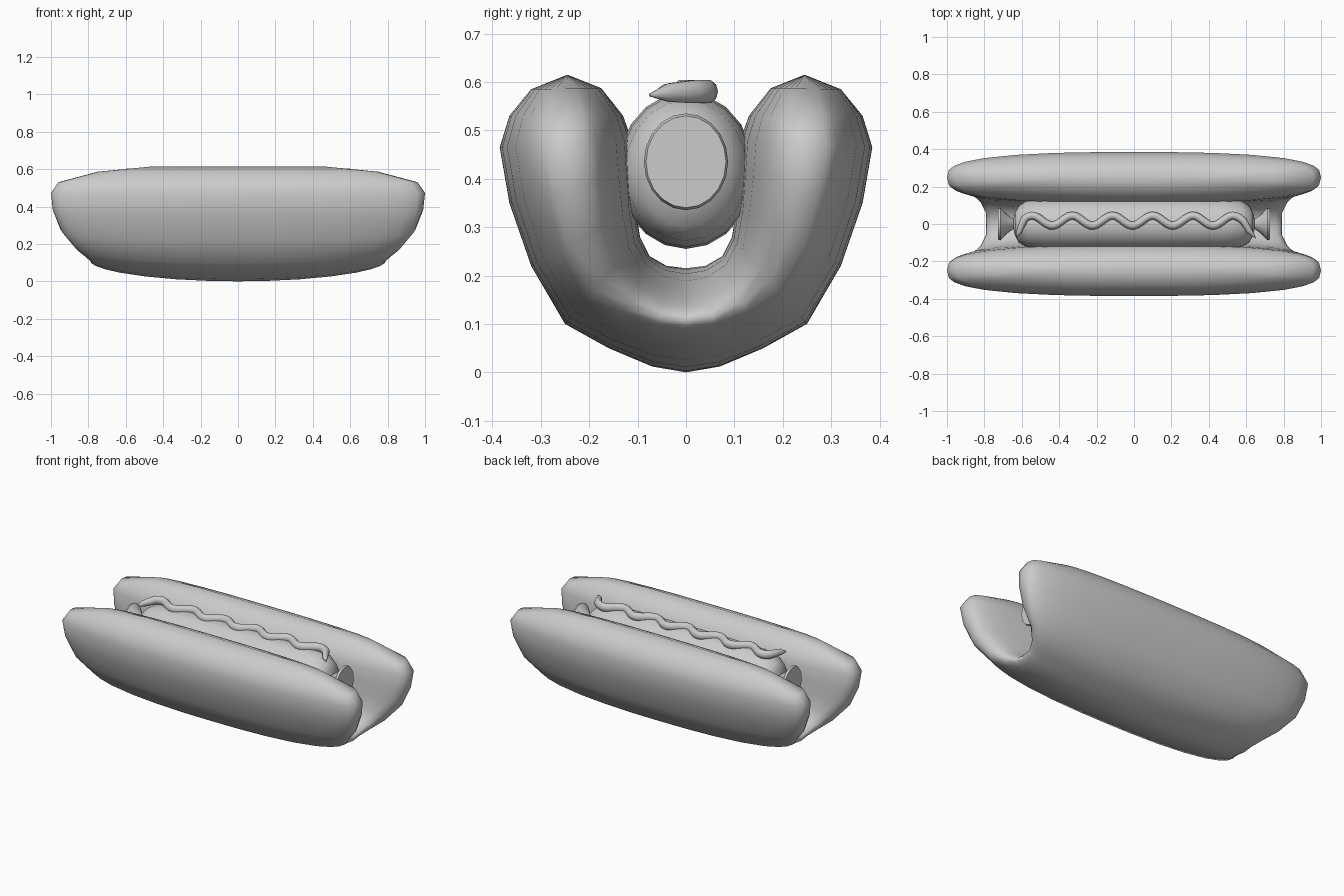
import bpy, bmesh, math

cube = bpy.data.objects.get("Cube")
if cube:
    bpy.data.objects.remove(cube, do_unlink=True)

grey = bpy.data.materials.new("plain_grey")
grey.use_nodes = True
COLOUR = (0.6, 0.6, 0.6, 1)
grey.diffuse_color = COLOUR
grey.node_tree.nodes["Principled BSDF"].inputs["Base Color"].default_value = COLOUR


def skin(name, rings, sharp=60):
    """Join closed rings of equal length into one smooth capped surface."""
    bm = bmesh.new()
    loops = [[bm.verts.new(p) for p in ring] for ring in rings]
    for a, b in zip(loops, loops[1:]):
        for i in range(len(a)):
            j = (i + 1) % len(a)
            bm.faces.new((a[i], a[j], b[j], b[i]))
    bm.faces.new(loops[0])
    bm.faces.new(loops[-1])
    bmesh.ops.remove_doubles(bm, verts=bm.verts, dist=0.0005)
    bmesh.ops.recalc_face_normals(bm, faces=bm.faces)
    mesh = bpy.data.meshes.new(name)
    bm.to_mesh(mesh)
    bm.free()
    obj = bpy.data.objects.new(name, mesh)
    bpy.context.collection.objects.link(obj)
    mesh.materials.append(grey)
    bpy.ops.object.select_all(action="DESELECT")
    obj.select_set(True)
    bpy.context.view_layer.objects.active = obj
    bpy.ops.object.shade_smooth_by_angle(angle=math.radians(sharp))
    return obj


# Bun: lens-shaped slices swept around a U
# each station: outer y, outer z, inner y, inner z, half length, fullness
half = [
    (0.00, 0.00, 0.00, 0.215, 0.79, 0.0),
    (0.07, 0.012, 0.04, 0.22, 0.79, 0.1),
    (0.16, 0.05, 0.075, 0.24, 0.82, 0.35),
    (0.25, 0.10, 0.095, 0.28, 0.87, 0.7),
    (0.32, 0.22, 0.105, 0.34, 0.95, 1.0),
    (0.365, 0.35, 0.108, 0.41, 0.99, 1.0),
    (0.385, 0.465, 0.112, 0.48, 1.0, 1.0),
    (0.365, 0.53, 0.13, 0.53, 0.96, 1.0),
    (0.32, 0.585, 0.175, 0.587, 0.75, 1.0),
    (0.245, 0.615, 0.245, 0.615, 0.45, 1.0),
]
steps = [0, 0.2, 0.42, 0.63, 0.8, 0.9, 0.96, 0.99, 1]
across = [-u for u in reversed(steps[1:])] + steps


def bun_slice(station, side):
    oy, oz, iy, iz, length, full = station
    cy, cz = (oy + iy) / 2, (oz + iz) / 2
    p, q = 2 + 0.6 * full, 1.8 + 1.2 * full

    def point(u, sign):
        f = sign * (1 - abs(u) ** p) ** (1 / q)
        return (u * length, side * (cy + f * (oy - iy) / 2), cz + f * (oz - iz) / 2)

    return [point(u, 1) for u in across] + [point(u, -1) for u in across[-2:0:-1]]


bun_rings = [bun_slice(s, -1) for s in reversed(half[1:])] + [bun_slice(s, 1) for s in half]
skin("bun", bun_rings, 80)

# Sausage with a pinched, flared knot at each end
end = [(0.727, 0.095), (0.715, 0.1), (0.68, 0.06), (0.645, 0.03), (0.635, 0.075),
       (0.615, 0.115), (0.57, 0.145), (0.48, 0.158), (0.2, 0.162)]
profile = [(-x, r) for x, r in end] + end[::-1]


def oval(x, r, count=20):
    lift = 0.435 if abs(x) > 0.63 else 0.417
    return [(x, 0.87 * r * math.cos(t), lift + r * math.sin(t))
            for t in (2 * math.pi * i / count for i in range(count))]


skin("sausage", [oval(x, r) for x, r in profile], 50)

# Wavy sauce line with pointed, sideways ends
path = [(-0.63, -0.07, 0.573, 0.003), (-0.615, -0.045, 0.578, 0.018)]
count = 60
for i in range(count + 1):
    x = -0.585 + 1.17 * i / count
    y = 0.018 + 0.027 * math.cos(math.tau * (x - 0.1) / 0.215)
    path.append((x, y, 0.58, 0.025))
path += [(0.615, -0.035, 0.578, 0.02), (0.65, -0.075, 0.573, 0.003)]


def sauce_ring(i, sides=10):
    x, y, z, r = path[i]
    a, b = path[max(i - 1, 0)], path[min(i + 1, len(path) - 1)]
    dx, dy = b[0] - a[0], b[1] - a[1]
    d = math.hypot(dx, dy)
    ring = []
    for k in range(sides):
        t = math.tau * k / sides
        w = 0.85 * r * math.cos(t)
        ring.append((x - dy / d * w, y + dx / d * w, z + r * math.sin(t)))
    return ring


skin("sauce", [sauce_ring(i) for i in range(len(path))])
